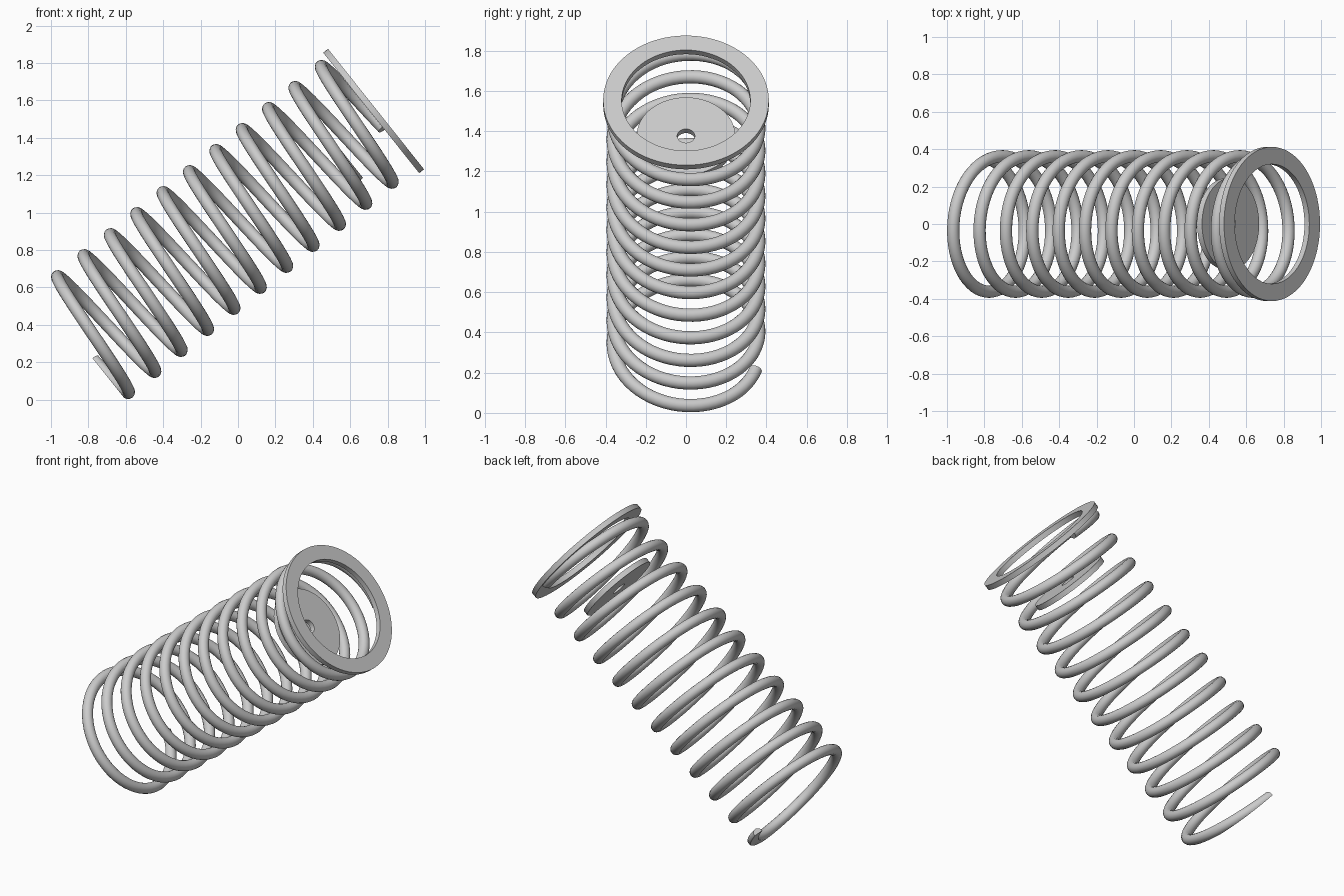
import bpy, bmesh, math
from mathutils import Matrix, Vector

cube = bpy.data.objects.get("Cube")
if cube:
    bpy.data.objects.remove(cube, do_unlink=True)

# One plain grey for all parts
grey = bpy.data.materials.new("steel_grey")
grey.use_nodes = True
colour = (0.6, 0.6, 0.6, 1)
grey.diffuse_color = colour
grey.node_tree.nodes["Principled BSDF"].inputs["Base Color"].default_value = colour

# Leaning frame: local z runs along the coil axis
tilt = math.radians(38.55)
axis = Vector((math.cos(tilt), 0, math.sin(tilt)))
side = Vector((0, 1, 0))
frame = Matrix((side.cross(axis), side, axis)).transposed().to_4x4()
frame.translation = (-0.839, 0, 0.297)

TURNS, PITCH = 11, 0.1803
LENGTH = TURNS * PITCH
COIL_R, WIRE_R = 0.362, 0.033


def sweep(bm, sections, closed):
    """Skin a list of closed cross-sections with quads."""
    rows = [[bm.verts.new(p) for p in s] for s in sections]
    n = len(rows[0])
    pairs = list(zip(rows, rows[1:]))
    if closed:
        pairs.append((rows[-1], rows[0]))
    else:
        bm.faces.new(rows[0])
        bm.faces.new(rows[-1])
    for a, b in pairs:
        for i in range(n):
            j = (i + 1) % n
            bm.faces.new((a[i], a[j], b[j], b[i]))


def finish(bm, name):
    bmesh.ops.recalc_face_normals(bm, faces=bm.faces[:])
    mesh = bpy.data.meshes.new(name)
    bm.to_mesh(mesh)
    bm.free()
    mesh.materials.append(grey)
    obj = bpy.data.objects.new(name, mesh)
    bpy.context.collection.objects.link(obj)
    obj.matrix_world = frame
    bpy.ops.object.select_all(action='DESELECT')
    obj.select_set(True)
    bpy.context.view_layer.objects.active = obj
    bpy.ops.object.shade_smooth_by_angle(angle=math.radians(35))


def washer(name, r_in, r_out, z, thick, steps=72):
    profile = ((r_in, z), (r_out, z), (r_out, z + thick), (r_in, z + thick))
    bm = bmesh.new()
    sections = []
    for k in range(steps):
        t = math.tau * k / steps
        sections.append([(r * math.cos(t), r * math.sin(t), h) for r, h in profile])
    sweep(bm, sections, True)
    finish(bm, name)


# Helical wire with ends ground flat
STEPS, SIDES = 64, 16
bm = bmesh.new()
sections = []
for k in range(TURNS * STEPS + 1):
    t = math.radians(73) - math.tau * k / STEPS
    ring = []
    for i in range(SIDES):
        w = math.tau * i / SIDES
        r = COIL_R + WIRE_R * math.cos(w)
        ring.append((r * math.cos(t), r * math.sin(t),
                     PITCH * k / STEPS + WIRE_R * math.sin(w)))
    sections.append(ring)
sweep(bm, sections, False)
for height, normal in ((0.0005, -1), (LENGTH - 0.0005, 1)):
    bmesh.ops.bisect_plane(bm, geom=bm.verts[:] + bm.edges[:] + bm.faces[:],
                           plane_co=(0, 0, height), plane_no=(0, 0, normal),
                           clear_outer=True)
    bmesh.ops.holes_fill(bm, edges=[e for e in bm.edges if e.is_boundary], sides=0)
finish(bm, "coil_spring")

# Flat end ring and the small drilled disc inside the coil
washer("end_ring", 0.32, 0.412, LENGTH, 0.033)
washer("inner_disc", 0.044, 0.245, 1.70, 0.033)
